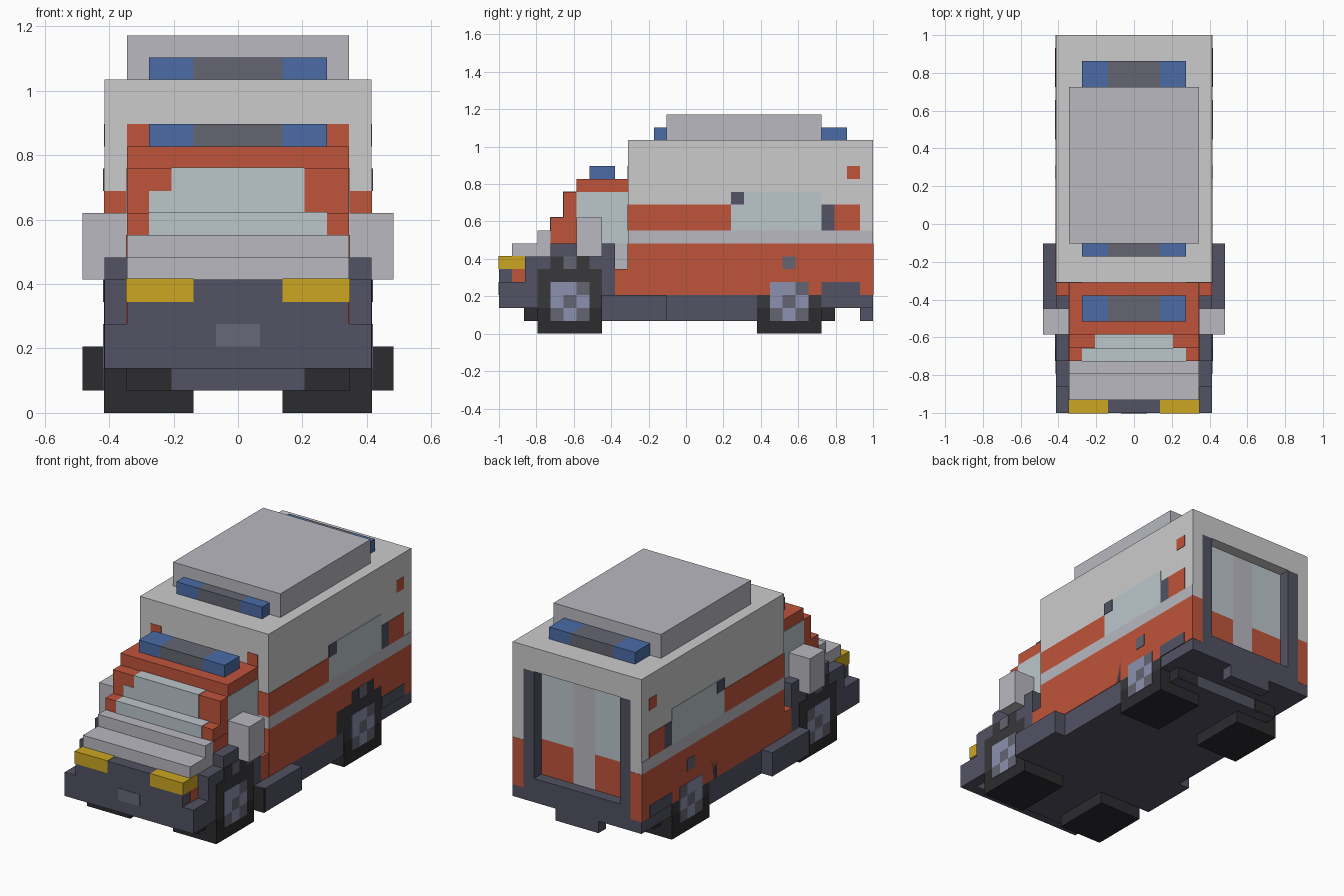
import bpy

if "Cube" in bpy.data.objects:
    bpy.data.objects.remove(bpy.data.objects["Cube"])

U = 2 / 29      # one voxel; x counted from the centre, y from the nose, z from the ground
E = 0.04        # how proud (in voxels) a coloured panel sits

COLORS = {
    "white": (0.56, 0.56, 0.55), "silver": (0.48, 0.48, 0.53), "red": (0.52, 0.09, 0.045),
    "dark": (0.085, 0.085, 0.125), "black": (0.025, 0.025, 0.028), "tyre": (0.04, 0.04, 0.045),
    "hub": (0.26, 0.28, 0.42), "glass": (0.50, 0.57, 0.60), "blue": (0.07, 0.15, 0.38),
    "yellow": (0.60, 0.38, 0.015), "plate": (0.14, 0.14, 0.19), "lamp_grey": (0.13, 0.13, 0.17),
}
MATS = {}
for n, c in COLORS.items():
    MATS[n] = bpy.data.materials.new(n)
    MATS[n].diffuse_color = (*c, 1)


def box(name, x, y, z, color):
    """Box from (min, max) ranges in voxels."""
    bpy.ops.mesh.primitive_cube_add(size=1, location=(
        sum(x) / 2 * U, sum(y) / 2 * U - 1, sum(z) / 2 * U))
    ob = bpy.context.object
    ob.name = name
    ob.scale = [(r[1] - r[0]) * U for r in (x, y, z)]
    bpy.ops.object.transform_apply(location=False, rotation=False, scale=True)
    ob.data.materials.append(MATS[color])
    return ob


def pair(name, x, y, z, color):
    """The same box on the right and the left."""
    box(name + "_right", x, y, z, color)
    box(name + "_left", (-x[1], -x[0]), y, z, color)


def side(name, y, z, color, x=6, e=E):
    """Flat coloured panel on both flanks."""
    pair(name, (x - 0.3, x + e), y, z, color)


def front(name, x, y, z, color):
    """Flat coloured panel facing forward at depth y."""
    return box(name, x, (y - E, y + 0.3), z, color)


# Chassis, floor and bumpers
box("floor", (-5, 5), (2, 26), (1, 2), "dark")
box("underbody", (-6, 6), (8, 20), (1, 3), "dark")
box("rear_underbody", (-6, 6), (20, 29), (2, 3), "dark")
box("front_bumper", (-6, 6), (0, 3), (2, 4), "dark")
box("rear_step", (-2, 2), (28, 29), (1, 2), "dark")
pair("front_flap", (3, 5 + E), (2 - E, 3), (1, 2), "black")
pair("rear_flap", (3, 5 + E), (25, 26 + E), (1, 2), "black")
pair("side_step", (6, 7), (8, 13), (1, 3), "dark")
pair("side_step_end", (6, 7), (8 - E, 8.2), (1, 3), "black")

# Stepped hood and cab
box("grille", (-5, 5), (0, 3), (4, 6), "dark")
box("hood_low", (-5, 5), (1, 10), (2, 7), "silver")
box("hood_high", (-5, 5), (3, 10), (7, 8), "silver")
box("windshield_low", (-5, 5), (4, 10), (8, 9), "red")
box("windshield_high", (-5, 5), (5, 10), (9, 11), "red")
box("cab_roof", (-5, 5), (6, 10), (11, 12), "red")
pair("headlight", (2, 5 + E), (-E, 2), (5, 6 + E), "yellow")
side("nose_corner", (1, 2), (4, 5), "red", x=5)
front("number_plate", (-1, 1), 0, (3, 4), "plate")

# Windscreen with its stepped top, then the side windows
box("windscreen_bottom", (-4, 4), (4 - E, 5), (8, 9 + E), "glass")
front("windscreen_middle", (-4, 3), 5, (9, 10), "glass")
box("windscreen_top", (-3, 3), (5 - E, 6), (10, 11 + E), "glass")
side("cab_pillar", (4, 6), (7, 8), "red", x=5)
side("cab_window", (6, 10), (7, 11), "glass", x=5)
side("door_edge", (9, 10), (3, 5), "red", x=5)

# Front fenders and mirrors
pair("fender_front", (5, 6), (2, 8), (4, 6), "dark")
pair("fender_top", (5, 6), (4, 8), (6, 7), "dark")
pair("fender_rear", (5, 6), (8, 9), (3, 7), "dark")
pair("fender_tail", (5, 6), (9, 10), (3, 5), "red")
pair("mirror", (5, 7), (6, 8), (6, 9), "silver")

# Patient compartment with a recessed rear doorway
box("body", (-6, 6), (10, 28), (3, 15), "white")
pair("rear_post", (5, 6), (28, 29), (3, 15), "white")
box("rear_header", (-5, 5), (28, 29), (13, 15), "white")
box("rear_sill", (-5, 5), (28, 29), (2, 4), "dark")
pair("door_frame", (4, 5), (28, 29), (4, 13), "dark")
pair("rear_window", (1, 4), (27.8, 28 + E), (7, 13), "glass")
pair("rear_door_red", (1, 4), (27.8, 28 + E), (4, 7), "red")
box("door_strip", (-1, 1), (27.8, 28 + E), (4, 13), "silver")
pair("rear_corner_red", (5, 6), (28.7, 29 + E / 2), (3, 7), "red")

# Flank livery and windows
side("lower_stripe", (10, 29), (3, 7), "red")
side("grey_stripe", (10, 29), (7, 8), "silver")
side("upper_stripe", (10, 18), (8, 10), "red")
side("flank_window", (18, 25), (8, 11), "glass")
side("window_latch", (18, 19), (10, 11), "dark", e=2 * E)
side("window_edge", (25, 26), (8, 10), "dark")
side("rear_stripe", (26, 28), (8, 10), "red")
side("side_marker", (27, 28), (12, 13), "red")
side("rear_kick", (25, 28), (3, 4), "dark", e=2 * E)
pair("body_front_lower", (5, 6), (10 - E, 10.3), (3, 7), "red")
pair("body_front_stripe", (5, 6), (10 - E, 10.3), (8, 10), "red")
pair("body_front_marker", (4, 5), (10 - E, 10.3), (12, 13), "red")

# Roof box and light bars
box("roof_box", (-5, 5), (13, 25), (15, 17), "silver")
for name, y, z in (("cab", (7, 9), 12), ("roof_front", (12, 13), 15), ("roof_rear", (25, 27), 15)):
    box(name + "_light_bar", (-2, 2), y, (z, z + 1), "lamp_grey")
    pair(name + "_beacon", (2, 4), y, (z, z + 1), "blue")

# Wheels: stepped tyre, arch and a chequered hub
HUB = ("DLD", "LDL", "LLD")          # rows from the bottom up
for name, k in (("front", 3), ("rear", 20)):
    pair(name + "_tyre", (2, 6 + E), (k, k + 5), (0, 2), "black")
    pair(name + "_wheel", (2, 6 + E), (k, k + 5), (2, 5), "tyre")
    pair(name + "_arch", (5, 6 + E), (k + 1, k + 4), (5, 6), "tyre")
    side(name + "_arch_top", (k + 2, k + 3), (5, 6), "lamp_grey", e=2 * E)
    for r, row in enumerate(HUB):
        for c, ch in enumerate(row):
            color = "hub" if ch == "L" else "lamp_grey"
            side(f"{name}_hub_{r}{c}", (k + 1 + c, k + 2 + c), (1 + r, 2 + r), color, e=2 * E)
side("rear_arch_step", (19, 20), (3, 5), "tyre")

for m in bpy.data.materials:
    if m.users and not m.is_grease_pencil:
        m.use_nodes = True
        m.node_tree.nodes["Principled BSDF"].inputs["Base Color"].default_value = m.diffuse_color
